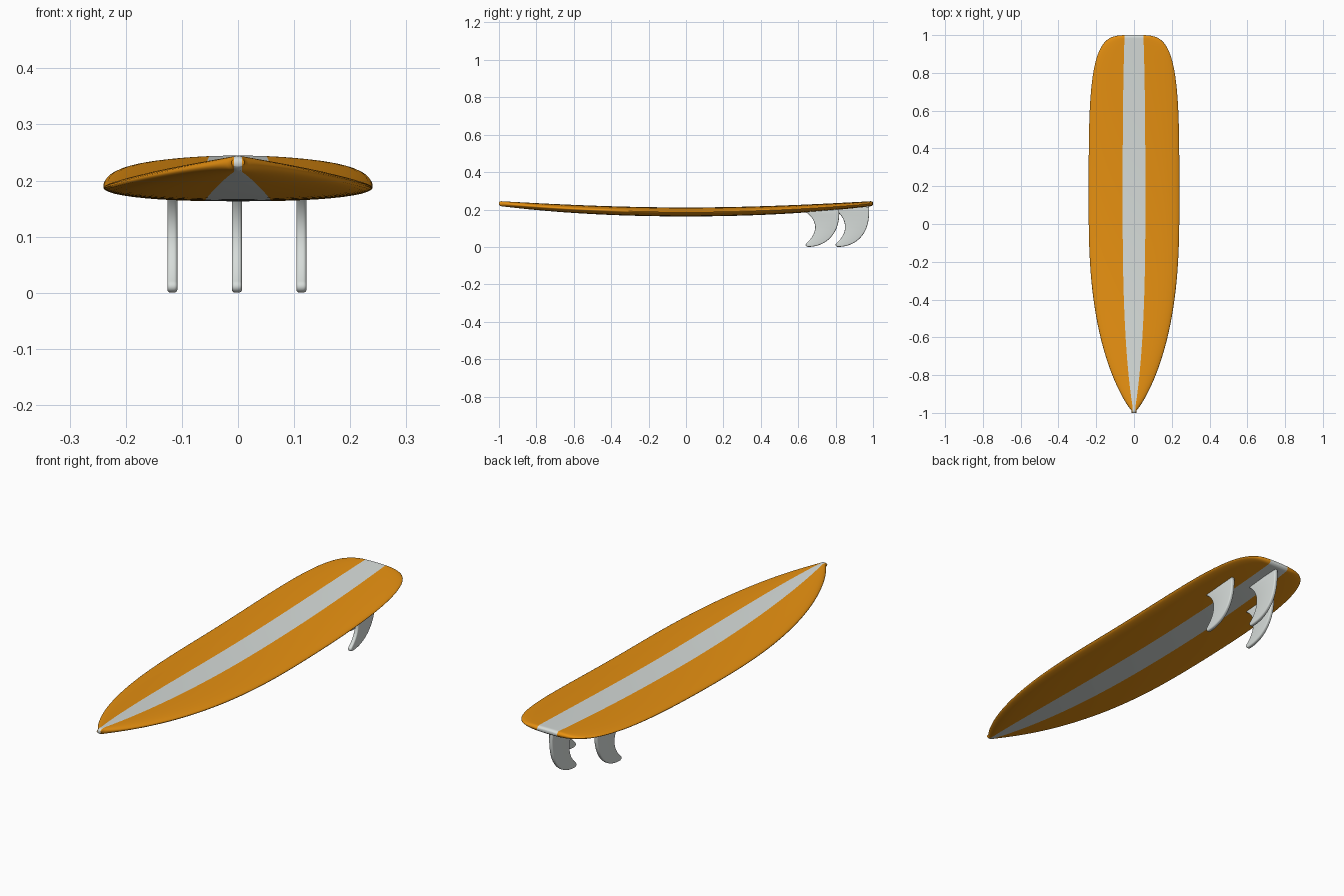
import bpy, bmesh, math
from mathutils import Vector
from mathutils.geometry import interpolate_bezier

if "Cube" in bpy.data.objects:
    bpy.data.objects.remove(bpy.data.objects["Cube"])


def material(name, rgb):
    m = bpy.data.materials.new(name)
    m.diffuse_color = (*rgb, 1)
    m.use_nodes = True
    m.node_tree.nodes["Principled BSDF"].inputs["Base Color"].default_value = m.diffuse_color
    return m


orange = material("orange", (0.85, 0.30, 0.006))
pale = material("pale grey", (0.68, 0.72, 0.70))


def smooth(ob, angle):
    bpy.ops.object.select_all(action='DESELECT')
    ob.select_set(True)
    bpy.context.view_layer.objects.active = ob
    bpy.ops.object.shade_smooth_by_angle(angle=math.radians(angle))


# Board outline: half width and stripe half width along the length
def half_width(y):
    if y < 0.1:
        t = min(1, (0.1 - y) / 1.1)
        return max(0.012, 0.24 * (1 - t ** 2.6) ** 0.82)
    t = min(1, (y - 0.1) / 0.9)
    return max(0.06, 0.24 * (1 - t ** 4) ** 0.235)


def stripe_width(y):
    if y < 0.1:
        return max(0.25 * half_width(y), 0.007)
    return 0.06 - 0.01 * ((y - 0.1) / 0.9) ** 3


RAIL = 10   # columns between the stripe and each rail


# Cross-section: top points left to right, then matching bottom points
def section(y):
    w, s = half_width(y), stripe_width(y)
    d = 1 - abs(y)
    h = (0.024 - 0.011 * abs(y) ** 3) * math.sqrt(min(1, (d + 0.003) / 0.012))
    c = 0.187 + 0.045 * y * y
    side = [s + (w - s) * math.sin(k / RAIL * math.pi / 2) for k in range(RAIL + 1)]
    xs = [-x for x in reversed(side)] + [-s / 2, 0, s / 2] + side
    dz = [h * math.sqrt(max(0, 1 - (abs(x) / w) ** 2.5)) for x in xs]
    top = [(x, y, c + z) for x, z in zip(xs, dz)]
    low = [(x, y, c - z) for x, z in zip(xs, dz)]
    return top, low[1:-1]


# Board: lofted sections with the stripe coloured by column
bm = bmesh.new()
N = 80
rows = []
for i in range(N + 1):
    top, low = section(-math.cos(math.pi * i / N))
    tv = [bm.verts.new(p) for p in top]
    lv = [tv[0]] + [bm.verts.new(p) for p in low] + [tv[-1]]
    rows.append((tv, lv))
cols = len(rows[0][0]) - 1


def add_face(verts, col):
    f = bm.faces.new(list(dict.fromkeys(verts)))
    f.material_index = 1 if RAIL <= col < cols - RAIL else 0


for (t0, l0), (t1, l1) in zip(rows, rows[1:]):
    for j in range(cols):
        add_face([t0[j], t0[j + 1], t1[j + 1], t1[j]], j)
        add_face([l0[j + 1], l0[j], l1[j], l1[j + 1]], j)
for tv, lv in (rows[0], rows[-1]):      # nose and tail caps
    for j in range(cols):
        add_face([tv[j], lv[j], lv[j + 1], tv[j + 1]], j)
bmesh.ops.recalc_face_normals(bm, faces=bm.faces)
mesh = bpy.data.meshes.new("board")
bm.to_mesh(mesh)
bm.free()
mesh.materials.append(orange)
mesh.materials.append(pale)
board = bpy.data.objects.new("board", mesh)
bpy.context.collection.objects.link(board)
smooth(board, 60)

# Fin outline as bezier segments (y, z), slightly inset to allow for the rounded edge
B = 0.006
segments = [
    ((0.646, 0.190), (0.715, 0.140), (0.710, 0.070), (0.650, 0.017)),   # hollow edge
    ((0.650, 0.017), (0.643, 0.012), (0.645, 0.006), (0.655, B)),       # tip
    ((0.655, B), (0.755, 0.008), (0.820, 0.085), (0.813, 0.197)),       # full edge
]
outline = []
for seg in segments:
    pts = interpolate_bezier(*[Vector((a, b, 0)) for a, b in seg], 16)
    outline += pts[:-1]
outline.append(Vector((0.813, 0.197, 0)))


def fin(name, x, shift, lift):
    cu = bpy.data.curves.new(name, 'CURVE')
    cu.dimensions = '2D'
    cu.fill_mode = 'BOTH'
    cu.extrude = 0.003
    cu.bevel_depth = B
    cu.bevel_resolution = 3
    sp = cu.splines.new('POLY')
    sp.points.add(len(outline) - 1)
    for p, v in zip(sp.points, outline):
        rise = lift * max(0, v.y - 0.1) / 0.1     # reach up to the curved underside
        p.co = (v.x + shift, v.y + rise, 0, 1)
    sp.use_cyclic_u = True
    tmp = bpy.data.objects.new(name + "_curve", cu)
    bpy.context.collection.objects.link(tmp)
    bpy.context.view_layer.update()
    dg = bpy.context.evaluated_depsgraph_get()
    me = bpy.data.meshes.new_from_object(tmp.evaluated_get(dg))
    bpy.data.objects.remove(tmp)
    b = bmesh.new()
    b.from_mesh(me)
    bmesh.ops.remove_doubles(b, verts=b.verts, dist=0.0002)
    bmesh.ops.recalc_face_normals(b, faces=b.faces)
    # curve x, y, z become world y, z, x
    for v in b.verts:
        v.co = (v.co.z + x, v.co.x, v.co.y)
    b.to_mesh(me)
    b.free()
    me.materials.clear()
    me.materials.append(pale)
    ob = bpy.data.objects.new(name, me)
    bpy.context.collection.objects.link(ob)
    smooth(ob, 50)


# Two side fins and one centre fin further back
fin("left_fin", -0.117, 0, 0)
fin("right_fin", 0.113, 0, 0)
fin("centre_fin", -0.002, 0.16, 0.012)
